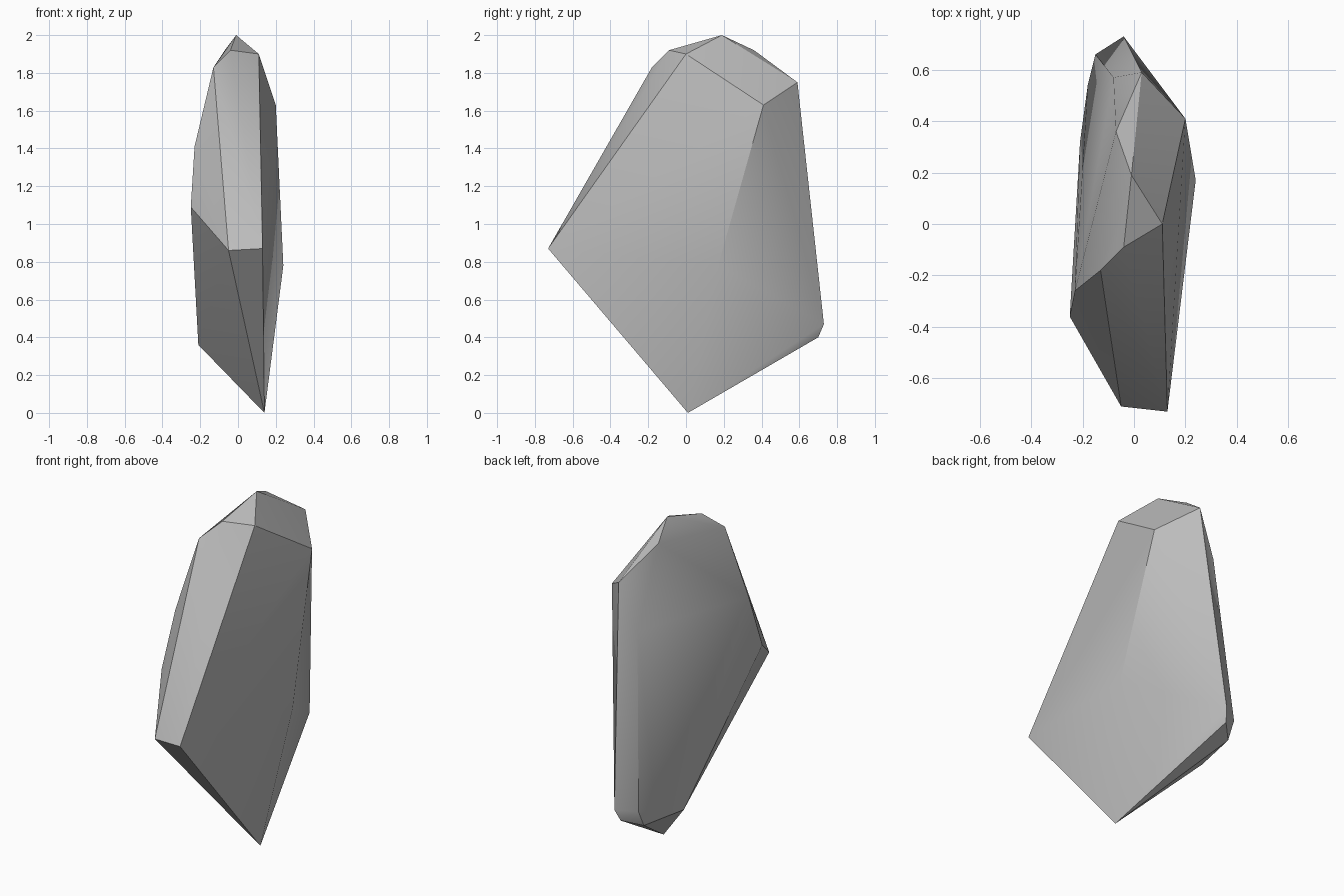
import bpy
import bmesh
import math

cube = bpy.data.objects.get("Cube")
if cube:
    bpy.data.objects.remove(cube, do_unlink=True)

# Stone colour
stone = bpy.data.materials.new("grey stone")
stone.use_nodes = True
colour = (0.5, 0.5, 0.5, 1.0)
stone.diffuse_color = colour
stone.node_tree.nodes["Principled BSDF"].inputs["Base Color"].default_value = colour

# Corners of the chipped slab, grouped by region
foot = [(0.14, 0.01, 0.0)]
nose = [(0.13, -0.73, 0.87), (-0.05, -0.71, 0.86)]
right_side = [(0.24, 0.17, 0.78), (0.20, 0.41, 1.63)]
crown = [(0.11, 0.0, 1.90), (-0.01, 0.19, 2.0), (-0.04, -0.09, 1.92),
         (-0.13, -0.18, 1.83), (-0.07, 0.36, 1.92)]
back = [(0.03, 0.59, 1.75), (-0.08, 0.57, 1.48), (-0.04, 0.73, 0.47),
        (-0.06, 0.70, 0.40), (-0.15, 0.66, 0.46), (-0.15, 0.61, 0.36)]
left_side = [(-0.25, -0.36, 1.09), (-0.23, -0.26, 1.41),
             (-0.21, 0.32, 0.36), (-0.18, 0.54, 0.42)]

# Wrap the corners into one faceted rock
bm = bmesh.new()
for corner in foot + nose + right_side + crown + back + left_side:
    bm.verts.new(corner)
hull = bmesh.ops.convex_hull(bm, input=bm.verts[:])
loose = {v for v in hull["geom_interior"] + hull["geom_unused"]
         if isinstance(v, bmesh.types.BMVert)}
bmesh.ops.delete(bm, geom=list(loose), context='VERTS')
bmesh.ops.recalc_face_normals(bm, faces=bm.faces[:])

mesh = bpy.data.meshes.new("rock")
bm.to_mesh(mesh)
bm.free()
mesh.materials.append(stone)
rock = bpy.data.objects.new("rock", mesh)
bpy.context.collection.objects.link(rock)

# Soft shading on shallow facets, crisp chipped edges
bpy.context.view_layer.objects.active = rock
rock.select_set(True)
bpy.ops.object.shade_smooth_by_angle(angle=math.radians(30))
